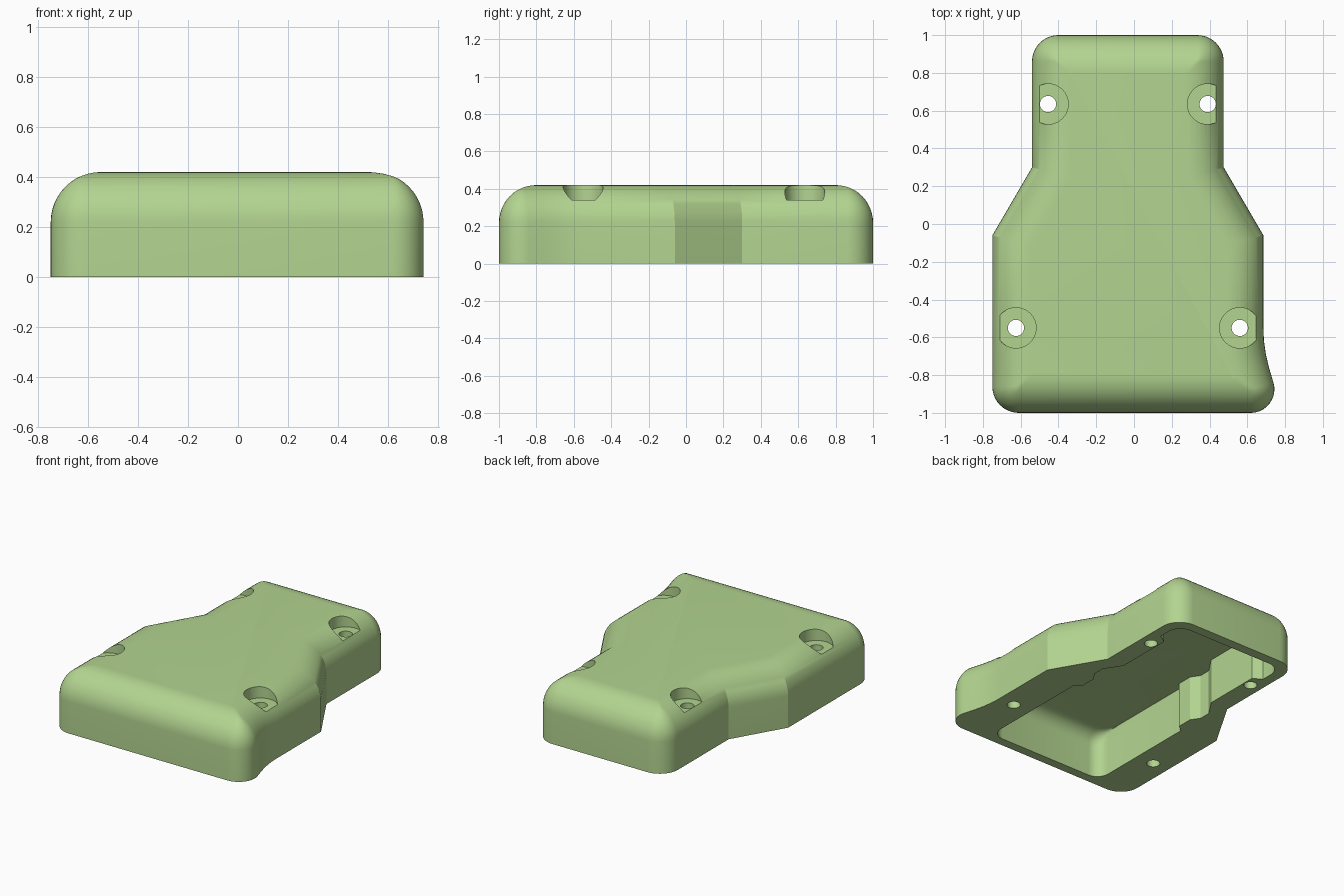
import bpy, bmesh, math
from mathutils import Vector

if "Cube" in bpy.data.objects:
    bpy.data.objects.remove(bpy.data.objects["Cube"])

CX = -0.0325          # symmetry line of the housing
HEIGHT, FILLET = 0.42, 0.20


def inset(pts, d):
    """Move each edge of a counter-clockwise outline inward by d."""
    out = []
    for i, (x, y, r) in enumerate(pts):
        p = Vector((x, y))
        a = (p - Vector(pts[i - 1][:2])).normalized()
        b = (Vector(pts[(i + 1) % len(pts)][:2]) - p).normalized()
        n1, n2 = Vector((-a.y, a.x)), Vector((-b.y, b.x))
        q = p + (n1 + n2) * (d / (1 + n1.dot(n2)))
        out.append((q.x, q.y, max(r - d, 0.015) if r else 0))
    return out


def rounded(pts, steps=10):
    """Replace corners that have a radius with arcs."""
    out = []
    for i, (x, y, r) in enumerate(pts):
        p = Vector((x, y))
        if not r:
            out.append(p)
            continue
        a = (Vector(pts[i - 1][:2]) - p).normalized()
        b = (Vector(pts[(i + 1) % len(pts)][:2]) - p).normalized()
        half = a.angle(b) / 2
        c = p + (a + b).normalized() * (r / math.sin(half))
        t = r / math.tan(half)
        v1, v2 = p + a * t - c, p + b * t - c
        ang = math.atan2(v1.x * v2.y - v1.y * v2.x, v1.dot(v2))
        for k in range(steps + 1):
            s = ang * k / steps
            out.append(c + Vector((v1.x * math.cos(s) - v1.y * math.sin(s),
                                   v1.x * math.sin(s) + v1.y * math.cos(s))))
    return out


def loft(name, layers):
    """Closed solid through (outline, z) layers of equal point count."""
    bm = bmesh.new()
    rings = [[bm.verts.new((p.x, p.y, z)) for p in pts] for pts, z in layers]
    n = len(rings[0])
    for lo, hi in zip(rings, rings[1:]):
        for i in range(n):
            j = (i + 1) % n
            bm.faces.new((lo[i], lo[j], hi[j], hi[i]))
    bm.faces.new(rings[0][::-1])
    bm.faces.new(rings[-1])
    me = bpy.data.meshes.new(name)
    bm.to_mesh(me)
    bm.free()
    ob = bpy.data.objects.new(name, me)
    bpy.context.collection.objects.link(ob)
    return ob


def cylinder(name, x, y, r, z0, z1):
    ring = [Vector((x + r * math.cos(a), y + r * math.sin(a)))
            for a in (math.tau * k / 48 for k in range(48))]
    return loft(name, [(ring, z0), (ring, z1)])


def cut(ob, cutter):
    m = ob.modifiers.new("cut", 'BOOLEAN')
    m.operation, m.solver, m.object = 'DIFFERENCE', 'EXACT', cutter
    cutter.hide_render = True
    bpy.context.view_layer.objects.active = ob
    bpy.ops.object.modifier_apply(modifier=m.name)
    bpy.data.objects.remove(cutter)


# Outer shell: stepped outline with a flared front right corner and domed edge
outline = [(-0.75, -1, 0.14), (0.786, -1, 0.125), (0.716, -0.765, 0),
           (0.698, -0.69, 0), (0.688, -0.62, 0), (0.685, -0.55, 0),
           (0.685, -0.06, 0), (0.475, 0.30, 0), (0.475, 1, 0.14),
           (-0.54, 1, 0.14), (-0.54, 0.30, 0), (-0.75, -0.06, 0)]
layers = [(rounded(outline), 0)]
for k in range(13):
    t = math.pi / 2 * k / 12
    layers.append((rounded(inset(outline, FILLET * (1 - math.cos(t)))),
                   HEIGHT - FILLET + FILLET * math.sin(t)))
shell = loft("housing_shell", layers)

# Inner cavity, open at the bottom, with rounded ceiling at both ends
half = [(0.455, -0.935, 0.09), (0.455, -0.11, 0), (0.41, -0.07, 0),
        (0.41, 0.04, 0), (0.45, 0.10, 0), (0.45, 0.18, 0), (0.372, 0.30, 0),
        (0.372, 0.71, 0), (0.435, 0.75, 0), (0.435, 0.93, 0.10)]
plan = rounded([(CX + x, y, r) for x, y, r in half]
               + [(CX - x, y, r) for x, y, r in reversed(half)], 6)


def shortened(d):
    return [Vector((p.x, p.y - math.copysign(d, p.y))) if abs(p.y) > 0.8 else p
            for p in plan]


R = 0.10
layers = [(plan, -0.1)]
for k in range(7):
    t = math.pi / 2 * k / 6
    layers.append((shortened(R * (1 - math.cos(t))), 0.22 + R * math.sin(t)))
cut(shell, loft("cavity_cutter", layers))

# Four screw holes with counterbores
for dx, y in ((0.4225, 0.635), (0.5925, -0.55)):
    for side in (-1, 1):
        x = CX + side * dx
        cut(shell, cylinder("counterbore_cutter", x, y, 0.107, 0.34, 0.6))
        cut(shell, cylinder("screw_hole_cutter", x, y, 0.043, -0.1, 0.6))

# Material and shading
mat = bpy.data.materials.new("light_green")
mat.diffuse_color = (0.45, 0.66, 0.28, 1)
mat.use_nodes = True
mat.node_tree.nodes["Principled BSDF"].inputs["Base Color"].default_value = mat.diffuse_color
shell.data.materials.clear()
shell.data.materials.append(mat)
bpy.ops.object.select_all(action='DESELECT')
shell.select_set(True)
bpy.context.view_layer.objects.active = shell
bpy.ops.object.shade_smooth_by_angle(angle=math.radians(25))
